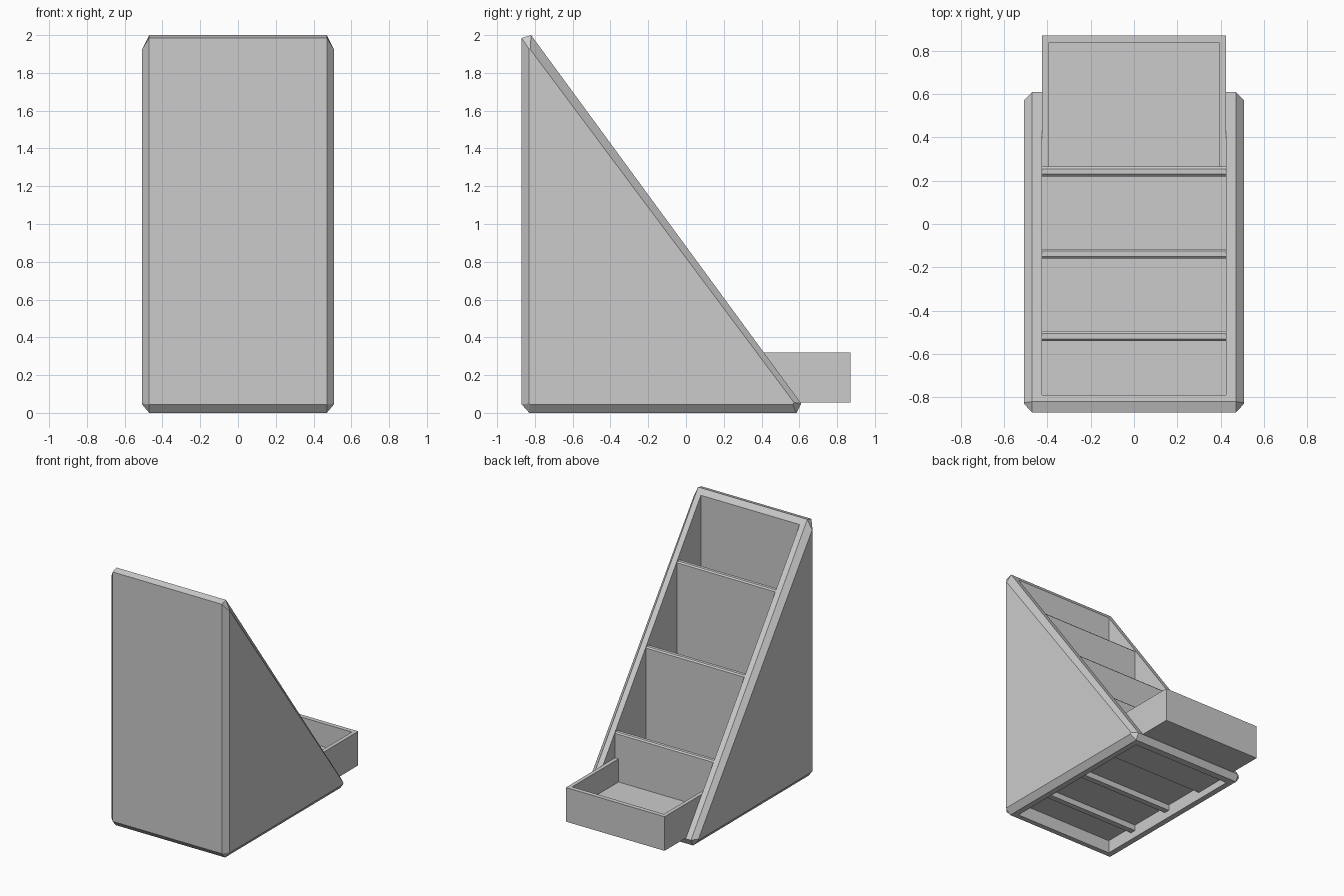
import bpy, bmesh

if "Cube" in bpy.data.objects:
    bpy.data.objects.remove(bpy.data.objects["Cube"])


def loft(name, sections):
    """Closed solid through matching (x, [(y, z), ...]) sections."""
    bm = bmesh.new()
    rings = [[bm.verts.new((x, y, z)) for y, z in pts] for x, pts in sections]
    n = len(rings[0])
    for a, b in zip(rings, rings[1:]):
        for i in range(n):
            j = (i + 1) % n
            bm.faces.new((a[i], a[j], b[j], b[i]))
    bm.faces.new(rings[0])
    bm.faces.new(rings[-1])
    bmesh.ops.recalc_face_normals(bm, faces=bm.faces)
    me = bpy.data.meshes.new(name)
    bm.to_mesh(me)
    bm.free()
    ob = bpy.data.objects.new(name, me)
    bpy.context.collection.objects.link(ob)
    return ob


def prism(name, half_width, pts):
    return loft(name, [(-half_width, pts), (half_width, pts)])


def rect(y0, y1, z0, z1):
    return [(y0, z0), (y1, z0), (y1, z1), (y0, z1)]


def cut(ob, cutter):
    cutter.hide_render = True
    mod = ob.modifiers.new("cut", "BOOLEAN")
    mod.operation = "DIFFERENCE"
    mod.solver = "EXACT"
    mod.object = cutter
    bpy.context.view_layer.objects.active = ob
    bpy.ops.object.modifier_apply(modifier=mod.name)
    bpy.data.objects.remove(cutter)


INNER = 0.425            # half width of the compartments
BACK = -0.79             # inner face of the back wall
THICK = 0.045            # divider thickness
BASE = 0.055             # underside of tray and dividers

# wedge housing with chamfered edges
mid = [(-0.87, 0.045), (-0.83, 0), (0.585, 0), (0.61, 0.05), (-0.82, 2.0), (-0.87, 1.985)]
side = [(-0.83, 0.05), (-0.825, 0.045), (0.565, 0.045), (0.572, 0.055), (-0.825, 1.925), (-0.83, 1.925)]
housing = loft("housing", [(-0.508, side), (-0.47, mid), (0.47, mid), (0.508, side)])

# hollow it from slope to base, leaving a low front lip
cut(housing, prism("housing_cutter", INNER, [
    (BACK, -0.5), (0.53, -0.5), (0.53, BASE), (1.0, BASE), (1.0, 2.5), (BACK, 2.5)]))

# compartment floor
prism("compartment_floor", INNER, rect(BACK, 0.23, 0.10, 0.14))

# dividers with chamfered tops, stepping up the slope
for i, y in enumerate((0.22, -0.16, -0.54)):
    top = 0.05 + 1.364 * (0.61 - y - THICK)
    c = 0.01
    prism(f"divider_{i + 1}", INNER, [
        (y, BASE), (y + THICK, BASE), (y + THICK, top - c),
        (y + THICK - c, top), (y + c, top), (y, top - c)])

# projecting front tray
tray = prism("front_tray", INNER, rect(0.25, 0.87, BASE, 0.32))
cut(tray, prism("tray_cutter", 0.395, rect(0.1, 0.835, 0.14, 0.6)))
